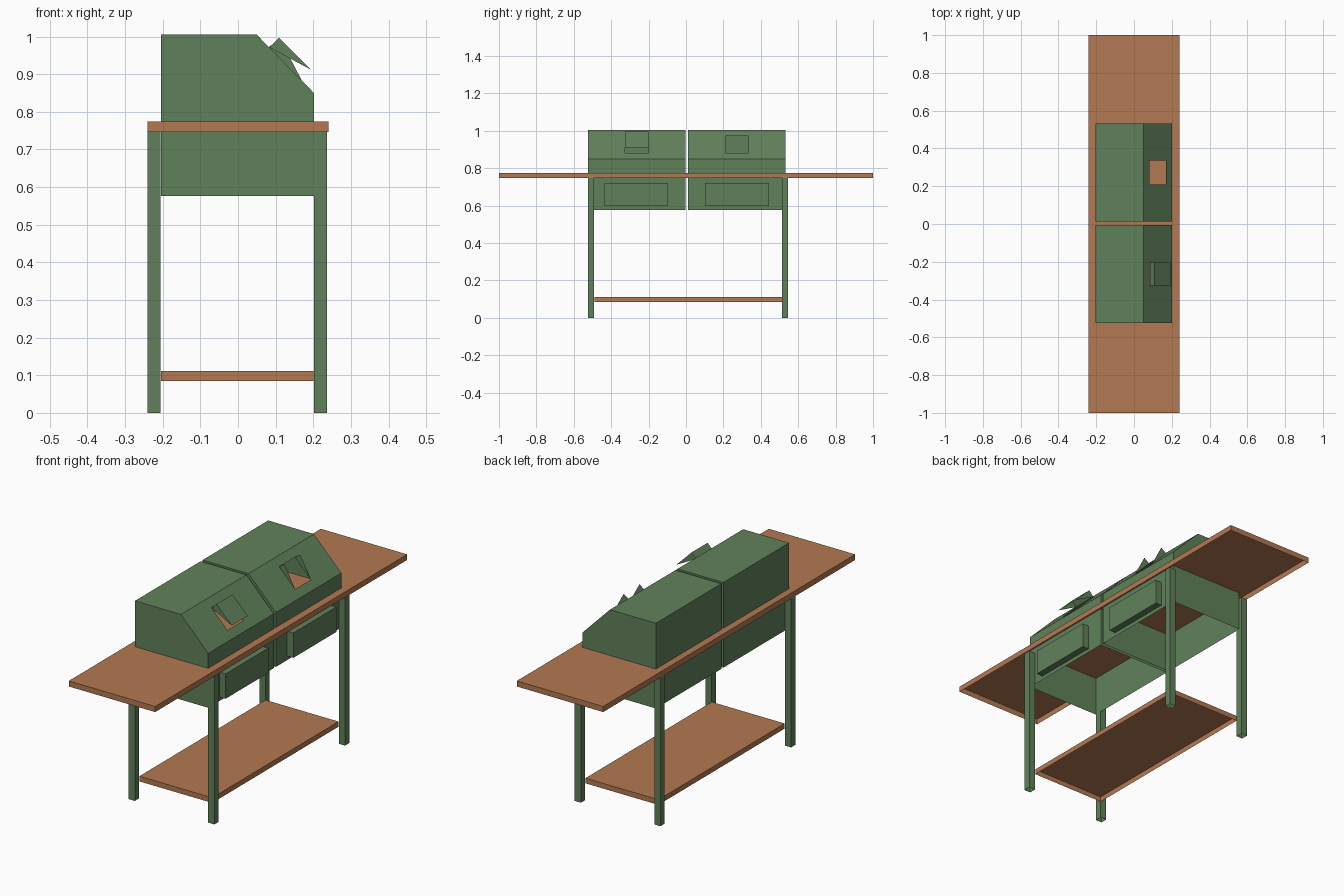
import bpy, bmesh

if "Cube" in bpy.data.objects:
    bpy.data.objects.remove(bpy.data.objects["Cube"])


def material(name, rgb):
    m = bpy.data.materials.new(name)
    m.diffuse_color = (*rgb, 1)
    m.use_nodes = True
    m.node_tree.nodes["Principled BSDF"].inputs["Base Color"].default_value = m.diffuse_color
    return m


GREEN = material("green_paint", (0.118, 0.222, 0.102))
BROWN = material("brown_wood", (0.45, 0.19, 0.085))


def finish(name, bm, mat, normals=True):
    bmesh.ops.remove_doubles(bm, verts=bm.verts, dist=0.0001)
    if normals:
        bmesh.ops.recalc_face_normals(bm, faces=bm.faces)
    me = bpy.data.meshes.new(name)
    bm.to_mesh(me)
    bm.free()
    me.materials.append(mat)
    ob = bpy.data.objects.new(name, me)
    bpy.context.collection.objects.link(ob)
    return ob


# Sheet box with the side facing the given direction left open
def open_box(name, x, y, z, mat, open_dir=(0, 0, -1)):
    bm = bmesh.new()
    bmesh.ops.create_cube(bm, size=1)
    bm.normal_update()
    drop = [f for f in bm.faces
            if sum(a * b for a, b in zip(f.normal, open_dir)) > 0.9]
    bmesh.ops.delete(bm, geom=drop, context='FACES')
    for v in bm.verts:
        v.co = [r[0] if c < 0 else r[1] for c, r in zip(v.co, (x, y, z))]
    # keep normals as created: they already face outward
    return finish(name, bm, mat, normals=False)


def face(bm, pts):
    return bm.faces.new([bm.verts.new(p) for p in pts])


# Table top and lower shelf: open underneath with a thin rim
open_box("table_top", (-0.24, 0.24), (-1, 1), (0.747, 0.775), BROWN)
open_box("lower_shelf", (-0.205, 0.2), (-0.49, 0.512), (0.085, 0.111), BROWN)

# Legs
for xn, x in (("back", (-0.24, -0.206)), ("front", (0.202, 0.236))):
    for yn, y in (("left", (-0.525, -0.491)), ("right", (0.512, 0.546))):
        open_box(f"{xn}_{yn}_leg", x, y, (0, 0.747), GREEN)

# Cabinets: hollow, open underneath, sloped face with a square hole
X0, X1, Z0 = -0.205, 0.202, 0.577
RIDGE, EAVE = (0.05, 1.005), (X1, 0.85)


def slope_z(x):
    t = (x - RIDGE[0]) / (EAVE[0] - RIDGE[0])
    return RIDGE[1] + t * (EAVE[1] - RIDGE[1])


HX = (0.082, 0.17)


def cabinet(name, y0, y1, h0, h1):
    bm = bmesh.new()
    prof = [(X0, Z0), (X0, RIDGE[1]), RIDGE, EAVE, (X1, Z0)]
    for y in (y0, y1):
        face(bm, [(x, y, z) for x, z in prof])
    for i in (0, 1, 3):
        (xa, za), (xb, zb) = prof[i], prof[i + 1]
        face(bm, [(xa, y0, za), (xa, y1, za), (xb, y1, zb), (xb, y0, zb)])
    # four sloped strips around the hole
    outer = [(RIDGE[0], y0), (RIDGE[0], y1), (X1, y1), (X1, y0)]
    inner = [(HX[0], h0), (HX[0], h1), (HX[1], h1), (HX[1], h0)]
    for i in range(4):
        j = (i + 1) % 4
        face(bm, [(x, y, slope_z(x))
                  for x, y in (outer[i], outer[j], inner[j], inner[i])])
    finish(name, bm, GREEN)


cabinet("left_cabinet", -0.525, -0.004, -0.327, -0.2)
cabinet("right_cabinet", 0.012, 0.532, 0.21, 0.335)

# Drawers standing out from the cabinet fronts
for name, y in (("left_drawer", (-0.436, -0.096)),
                ("right_drawer", (0.102, 0.443))):
    open_box(name, (X1, 0.236), y, (0.597, 0.722), GREEN, (-1, 0, 0))

# Raised hatch over the left hole: back wall, lid and two cheeks
A, B, C = (0.084, 0.971), (0.109, 0.997), (0.194, 0.912)
bm = bmesh.new()
for (xa, za), (xb, zb) in ((A, B), (B, C)):
    face(bm, [(xa, -0.327, za), (xa, -0.2, za), (xb, -0.2, zb), (xb, -0.327, zb)])
for y in (-0.327, -0.2):
    face(bm, [(x, y, z) for x, z in (A, B, C)])
finish("left_hatch", bm, GREEN)

# Triangular cheeks beside the open right hole
bm = bmesh.new()
for y in (0.21, 0.335):
    face(bm, [(x, y, z) for x, z in
              ((HX[0], slope_z(HX[0])), (0.112, 0.993), (HX[1], slope_z(HX[1])))])
finish("right_hole_cheeks", bm, GREEN)
